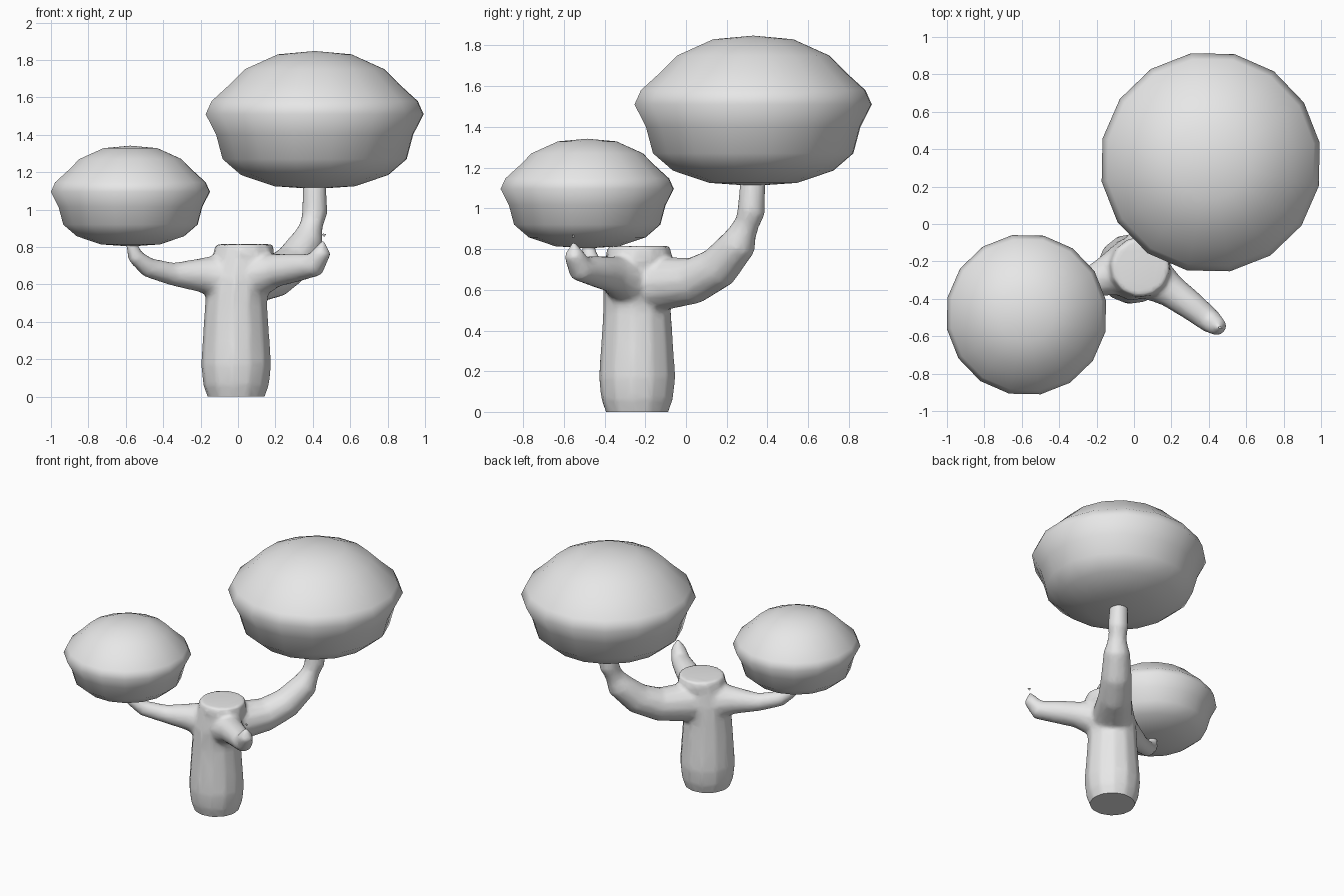
import bpy, bmesh, math
from mathutils import Vector

cube = bpy.data.objects.get("Cube")
if cube:
    bpy.data.objects.remove(cube, do_unlink=True)

# Single clay grey
grey = bpy.data.materials.new("clay grey")
grey.use_nodes = True
grey.diffuse_color = (0.8, 0.8, 0.8, 1)
grey.node_tree.nodes["Principled BSDF"].inputs["Base Color"].default_value = (0.8, 0.8, 0.8, 1)


def finish(bm, name):
    bmesh.ops.recalc_face_normals(bm, faces=bm.faces)
    mesh = bpy.data.meshes.new(name)
    bm.to_mesh(mesh)
    bm.free()
    mesh.materials.append(grey)
    obj = bpy.data.objects.new(name, mesh)
    bpy.context.collection.objects.link(obj)
    return obj


def select(obj):
    bpy.ops.object.select_all(action='DESELECT')
    obj.select_set(True)
    bpy.context.view_layer.objects.active = obj


def tube(bm, path, sides=12):
    """Capped tube through (x, y, z, radius) points."""
    pts = [Vector(p[:3]) for p in path]
    rings = []
    for i, p in enumerate(pts):
        d = (pts[min(i + 1, len(pts) - 1)] - pts[max(i - 1, 0)]).normalized()
        ref = Vector((0.8, -0.6, 0)) if abs(d.z) > 0.95 else Vector((0, 0, 1))
        u = d.cross(ref).normalized()
        v = d.cross(u)
        rings.append([bm.verts.new(p + path[i][3] * (u * math.cos(a) + v * math.sin(a)))
                      for a in (2 * math.pi * k / sides for k in range(sides))])
    for low, high in zip(rings, rings[1:]):
        for k in range(sides):
            n = (k + 1) % sides
            bm.faces.new((low[k], low[n], high[n], high[k]))
    bm.faces.new(rings[0][::-1])
    bm.faces.new(rings[-1])


# Trunk with three branches, fused into one flowing surface
bm = bmesh.new()
tube(bm, [(-.01, -.24, -.06, .14), (-.01, -.24, 0, .155), (-.01, -.24, .06, .178),
          (-.01, -.24, .17, .19), (-.01, -.24, .5, .168), (0, -.24, .62, .17),
          (.02, -.235, .72, .16), (.035, -.23, .77, .165), (.035, -.23, .815, .155)])
tube(bm, [(0, -.24, .6, .13), (.08, -.13, .63, .135), (.2, .04, .645, .115), (.29, .16, .71, .105),
          (.37, .26, .83, .09), (.41, .32, .98, .07), (.41, .33, 1.16, .062)])
tube(bm, [(0, -.22, .62, .13), (.1, -.29, .65, .125), (.2, -.36, .675, .09), (.31, -.44, .69, .078),
          (.41, -.52, .705, .066), (.45, -.55, .775, .05), (.46, -.555, .88, .026)])
tube(bm, [(0, -.23, .62, .13), (-.1, -.26, .64, .125), (-.2, -.3, .65, .092), (-.35, -.36, .655, .062),
          (-.48, -.43, .69, .054), (-.55, -.47, .75, .044), (-.575, -.485, .84, .034)])
trunk = finish(bm, "trunk_and_branches")
remesh = trunk.modifiers.new("fuse", 'REMESH')
remesh.mode = 'VOXEL'
remesh.voxel_size = 0.014
blend = trunk.modifiers.new("blend", 'SMOOTH')
blend.factor = 0.5
blend.iterations = 8
thin = trunk.modifiers.new("simplify", 'DECIMATE')
thin.ratio = 0.2
select(trunk)
bpy.ops.object.convert(target='MESH')

# Cut the foot flat at ground level
bm = bmesh.new()
bm.from_mesh(trunk.data)
cut = bmesh.ops.bisect_plane(bm, geom=bm.verts[:] + bm.edges[:] + bm.faces[:],
                             plane_co=(0, 0, 0), plane_no=(0, 0, 1), clear_inner=True)
bmesh.ops.holes_fill(bm, edges=[e for e in bm.edges if e.is_boundary], sides=0)
bm.to_mesh(trunk.data)
bm.free()
select(trunk)
bpy.ops.object.shade_smooth_by_angle(angle=math.radians(45))

# Foliage puffs: one lathed profile (radius, height) at two sizes
PROFILE = [(.22, .015), (.4, .075), (.5, .16), (.535, .29), (.592, .4),
           (.56, .47), (.46, .56), (.38, .64), (.2, .72)]
SIDES = 16


def puff(name, centre, scale):
    bm = bmesh.new()
    rings = [[bm.verts.new((r * math.cos(a), r * math.sin(a), z))
              for a in (2 * math.pi * (k + 0.45) / SIDES for k in range(SIDES))]
             for r, z in PROFILE]
    for low, high in zip(rings, rings[1:]):
        for k in range(SIDES):
            n = (k + 1) % SIDES
            bm.faces.new((low[k], low[n], high[n], high[k]))
    for ring, z in ((rings[0], 0), (rings[-1], .738)):
        pole = bm.verts.new((0, 0, z))
        for k in range(SIDES):
            bm.faces.new((ring[k], ring[(k + 1) % SIDES], pole))
    for v in bm.verts:
        v.co = v.co * scale + Vector(centre)
    obj = finish(bm, name)
    select(obj)
    bpy.ops.object.shade_smooth()


puff("large_foliage", (.41, .33, 1.11), 1.0)
puff("small_foliage", (-.575, -.485, .803), .73)
